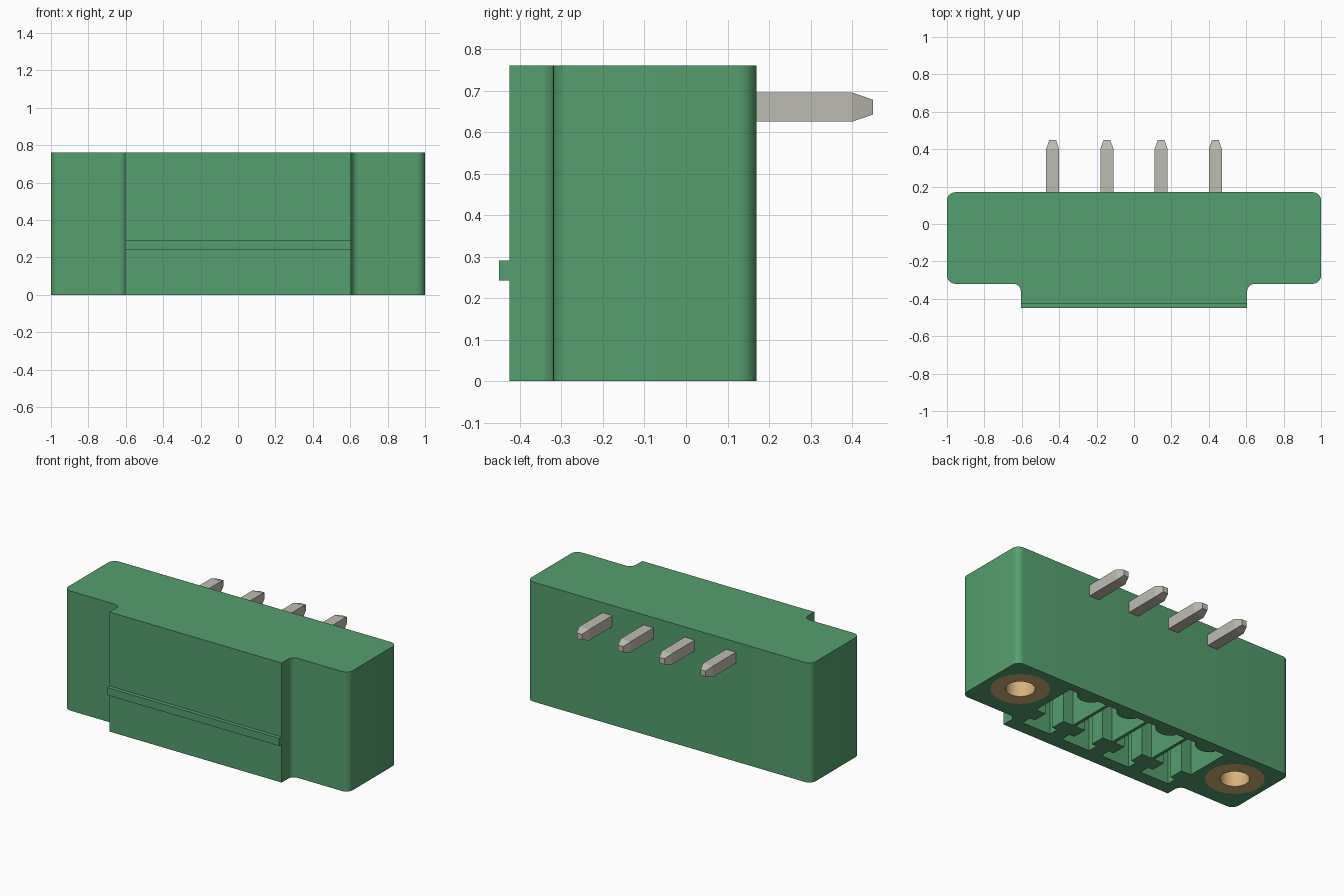
import bpy, bmesh, math
from mathutils import Vector

if "Cube" in bpy.data.objects:
    bpy.data.objects.remove(bpy.data.objects["Cube"], do_unlink=True)

PITCH = 0.29
CENTRES = [(i - 1.5) * PITCH for i in range(4)]
HEIGHT = 0.76


def make_material(name, rgb, rough=0.5):
    m = bpy.data.materials.new(name)
    m.use_nodes = True
    m.diffuse_color = (*rgb, 1)
    bsdf = next(n for n in m.node_tree.nodes if n.type == "BSDF_PRINCIPLED")
    bsdf.inputs["Base Color"].default_value = (*rgb, 1)
    bsdf.inputs["Roughness"].default_value = rough
    return m


GREEN = make_material("green plastic", (0.091, 0.342, 0.156))
TIN = make_material("tin grey", (0.515, 0.503, 0.445))
BRASS = make_material("brass", (0.68, 0.445, 0.20))


def add_object(name, bm, mat, smooth=False):
    bmesh.ops.recalc_face_normals(bm, faces=bm.faces)
    mesh = bpy.data.meshes.new(name)
    bm.to_mesh(mesh)
    bm.free()
    mesh.materials.append(mat)
    ob = bpy.data.objects.new(name, mesh)
    bpy.context.scene.collection.objects.link(ob)
    if smooth:
        shade(ob)
    return ob


def select(ob):
    bpy.ops.object.select_all(action="DESELECT")
    ob.select_set(True)
    bpy.context.view_layer.objects.active = ob


def shade(ob):
    select(ob)
    bpy.ops.object.shade_smooth_by_angle(angle=math.radians(35))


def prism(bm, points, z0, z1):
    """Extrude a flat outline upwards from z0 to z1."""
    face = bm.faces.new([bm.verts.new((x, y, z0)) for x, y in points])
    ext = bmesh.ops.extrude_face_region(bm, geom=[face])["geom"]
    verts = [v for v in ext if isinstance(v, bmesh.types.BMVert)]
    bmesh.ops.translate(bm, verts=verts, vec=(0, 0, z1 - z0))


def rounded(corners, steps=8):
    """Replace each right-angled (x, y, radius) corner by a quarter arc."""
    out = []
    for i, (x, y, r) in enumerate(corners):
        p = Vector((x, y))
        if r == 0:
            out.append(p)
            continue
        u = (Vector(corners[i - 1][:2]) - p).normalized()
        v = (Vector(corners[(i + 1) % len(corners)][:2]) - p).normalized()
        c = p + r * (u + v)
        for k in range(steps + 1):
            t = k / steps * math.pi / 2
            out.append(c - r * (v * math.cos(t) + u * math.sin(t)))
    return out


def circle(cx, cy, r, n=40):
    return [(cx + r * math.cos(2 * math.pi * i / n),
             cy + r * math.sin(2 * math.pi * i / n)) for i in range(n)]


# Housing: T-shaped outline with rounded shoulders
half = [(0.605, -0.425, 0), (0.605, -0.32, 0.04), (1, -0.32, 0.045), (1, 0.17, 0.045)]
outline = half + [(-x, y, r) for x, y, r in reversed(half)]
bm = bmesh.new()
prism(bm, rounded(outline), 0, HEIGHT)
housing = add_object("housing", bm, GREEN)

# Cutter: four contact chambers with a necked front slot, and two nut pockets
NUT_X, NUT_Y, NUT_R, HOLE_R, NUT_DEPTH = 0.79, -0.057, 0.168, 0.084, 0.45
side = [(0.1, -0.34), (0.1, -0.275), (0.065, -0.275), (0.065, -0.18),
        (0.135, -0.18), (0.135, 0.115)]
bump = [(0.07 * math.cos(math.pi * k / 10), 0.115 - 0.05 * math.sin(math.pi * k / 10))
        for k in range(11)]
chamber = side + bump + [(-x, y) for x, y in reversed(side)]
bm = bmesh.new()
for cx in CENTRES:
    prism(bm, [(cx + x, y) for x, y in chamber], -0.1, 0.56)
for s in (-1, 1):
    prism(bm, circle(s * NUT_X, NUT_Y, NUT_R), -0.1, NUT_DEPTH)
cutter = add_object("cavity_cutter", bm, GREEN)
cutter.hide_render = True

mod = housing.modifiers.new("cavities", "BOOLEAN")
mod.operation = "DIFFERENCE"
mod.solver = "EXACT"
mod.object = cutter
select(housing)
bpy.ops.object.modifier_apply(modifier=mod.name)
bpy.data.objects.remove(cutter, do_unlink=True)
shade(housing)

# Latch rail across the front
bm = bmesh.new()
prism(bm, [(-0.605, -0.45), (0.605, -0.45), (0.605, -0.42), (-0.605, -0.42)], 0.242, 0.29)
add_object("latch_rail", bm, GREEN)


# Threaded inserts: ring, blind bore and outer wall
def insert(name, cx):
    bm = bmesh.new()
    n = 40
    rings = []
    for r, z in ((NUT_R, NUT_DEPTH), (NUT_R, 0), (HOLE_R, 0), (HOLE_R, NUT_DEPTH - 0.02)):
        rings.append([bm.verts.new((x, y, z)) for x, y in circle(cx, NUT_Y, r, n)])
    for a, b in zip(rings, rings[1:]):
        for i in range(n):
            j = (i + 1) % n
            bm.faces.new((a[i], a[j], b[j], b[i]))
    bm.faces.new(rings[0])
    bm.faces.new(rings[-1])
    add_object(name, bm, BRASS, smooth=True)


insert("left_threaded_insert", NUT_X)
insert("right_threaded_insert", -NUT_X)


# Contacts: square bars with tapered tips
def bar(bm, start, direction, length, w=0.035, tip=0.018, taper=0.05):
    d = Vector(direction)
    u = Vector((1, 0, 0))
    v = d.cross(u)
    rings = []
    for t, h in ((0, w), (length - taper, w), (length, tip)):
        c = Vector(start) + d * t
        rings.append([bm.verts.new(c + u * a * h + v * b * h)
                      for a, b in ((-1, -1), (1, -1), (1, 1), (-1, 1))])
    for a, b in zip(rings, rings[1:]):
        for i in range(4):
            j = (i + 1) % 4
            bm.faces.new((a[i], a[j], b[j], b[i]))
    bm.faces.new(rings[0])
    bm.faces.new(rings[-1])


for i, cx in enumerate(CENTRES):
    bm = bmesh.new()
    bar(bm, (cx, -0.075, 0.66), (0, 1, 0), 0.525)
    bar(bm, (cx, -0.04, 0.69), (0, 0, -1), 0.51)
    add_object(f"contact_pin_{i + 1}", bm, TIN)
